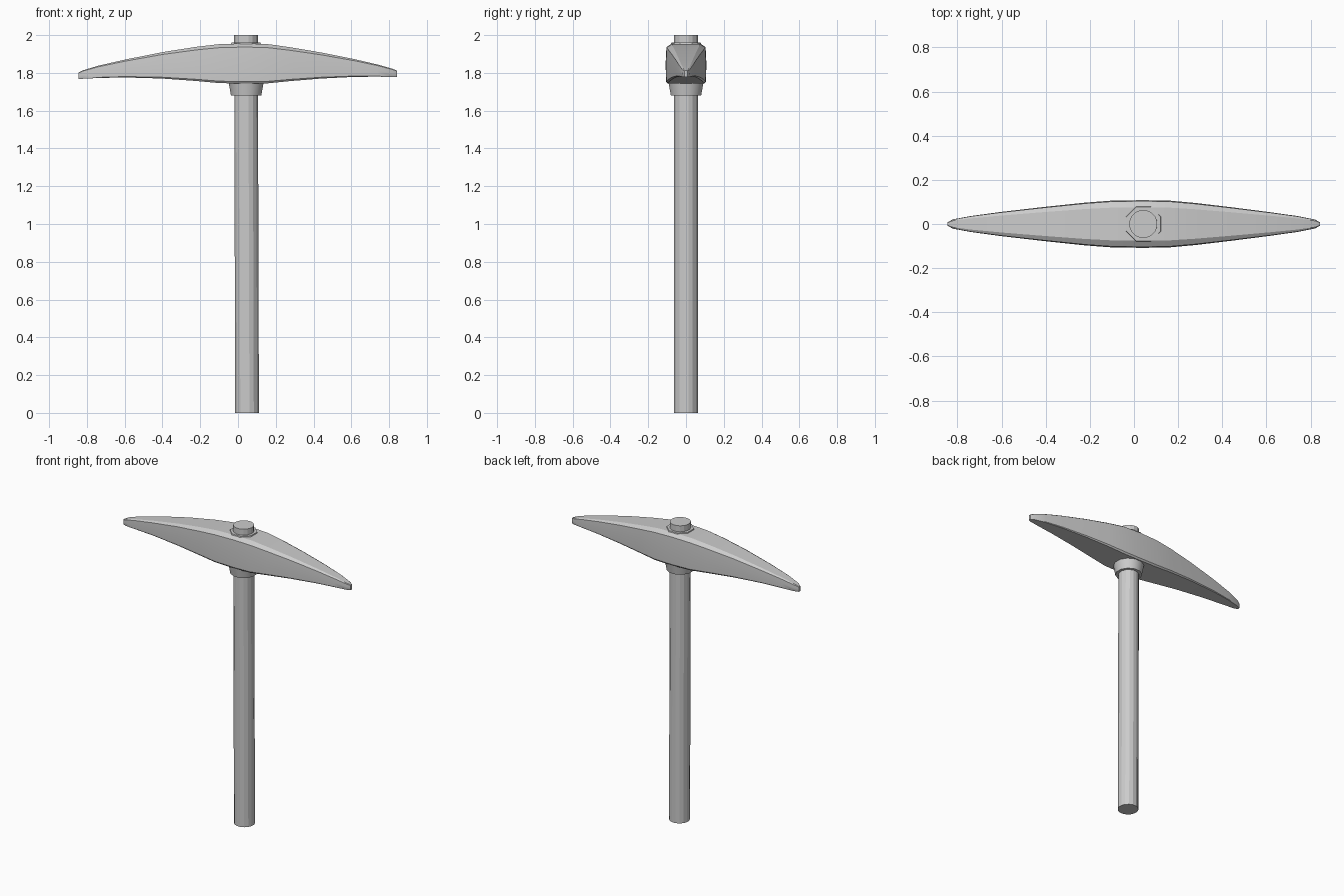
import bpy, bmesh, math

if "Cube" in bpy.data.objects:
    bpy.data.objects.remove(bpy.data.objects["Cube"])


def loft(name, rings, angle=30):
    """Skin a closed solid through rings with matching point counts."""
    bm = bmesh.new()
    loops = [[bm.verts.new(p) for p in ring] for ring in rings]
    for a, b in zip(loops, loops[1:]):
        n = len(a)
        for i in range(n):
            bm.faces.new((a[i], a[(i + 1) % n], b[(i + 1) % n], b[i]))
    bm.faces.new(loops[0])
    bm.faces.new(loops[-1])
    bmesh.ops.recalc_face_normals(bm, faces=bm.faces)
    mesh = bpy.data.meshes.new(name)
    bm.to_mesh(mesh)
    bm.free()
    obj = bpy.data.objects.new(name, mesh)
    bpy.context.collection.objects.link(obj)
    bpy.ops.object.select_all(action='DESELECT')
    obj.select_set(True)
    bpy.context.view_layer.objects.active = obj
    bpy.ops.object.shade_smooth_by_angle(angle=math.radians(angle))
    return obj


def circle(x, z, r, sides):
    return [(x + r * math.cos(2 * math.pi * (i + 0.5) / sides),
             r * math.sin(2 * math.pi * (i + 0.5) / sides), z) for i in range(sides)]


# Slightly leaning wooden shaft, poking through the head
loft("handle", [circle(0.048, 0, 0.064, 16), circle(0.043, 1.7, 0.064, 16),
                circle(0.042, 2.0, 0.064, 16)], 20)

# Flared collar below the head and thin eye rim above it
loft("collar", [circle(0.043, 1.68, 0.083, 12), circle(0.043, 1.75, 0.096, 12)])
loft("eye_rim", [circle(0.042, 1.93, 0.092, 8), circle(0.042, 1.96, 0.084, 8)], 20)

# Curved pick head: x, half width, bottom z, top z
stations = [
    (-0.845, 0.008, 1.767, 1.802), (-0.82, 0.021, 1.769, 1.814),
    (-0.74, 0.036, 1.773, 1.838), (-0.60, 0.055, 1.776, 1.870),
    (-0.40, 0.078, 1.770, 1.910), (-0.22, 0.097, 1.757, 1.938),
    (-0.10, 0.106, 1.746, 1.952), (0.04, 0.108, 1.743, 1.956),
    (0.16, 0.106, 1.745, 1.952), (0.28, 0.095, 1.757, 1.935),
    (0.44, 0.076, 1.770, 1.908), (0.62, 0.053, 1.779, 1.872),
    (0.74, 0.036, 1.780, 1.844), (0.82, 0.020, 1.778, 1.821),
    (0.842, 0.008, 1.777, 1.812),
]
# Half cross-section: share of width, share of height
half = [(0.90, 0.0), (0.98, 0.05), (1.0, 0.5), (0.96, 0.91), (0.70, 1.0)]
section = half + [(-u, v) for u, v in reversed(half)]
loft("pick_head", [[(x, u * w, lo + v * (hi - lo)) for u, v in section]
                   for x, w, lo, hi in stations], 30)
